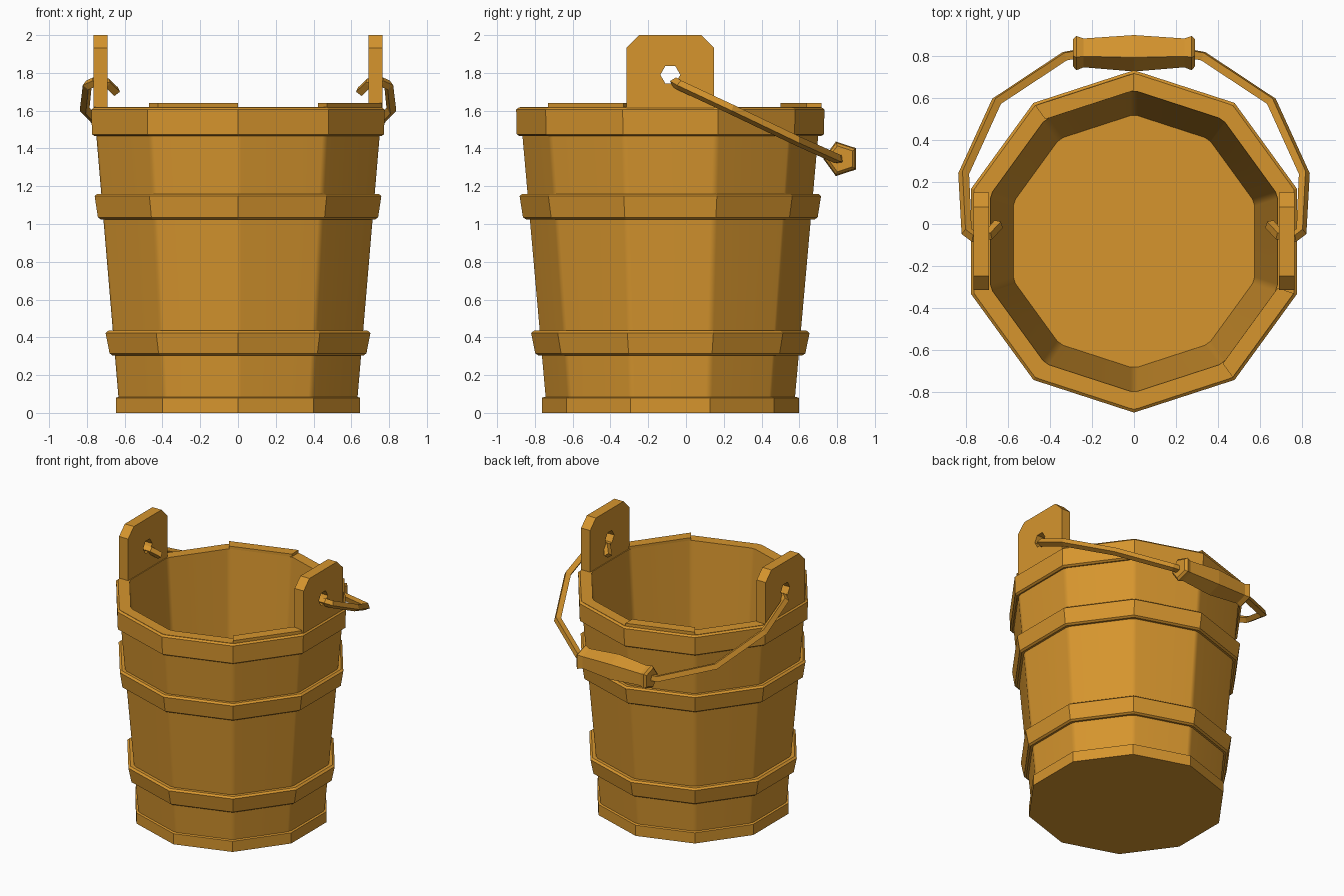
import bpy, bmesh
from math import radians, cos, sin
from mathutils import Matrix, Vector

cube = bpy.data.objects.get("Cube")
if cube:
    bpy.data.objects.remove(cube, do_unlink=True)

CY = -0.083      # bucket axis, shifted forward to leave room for the handle
SIDES = 10

wood = bpy.data.materials.new("golden_wood")
wood.use_nodes = True
wood.diffuse_color = (0.67, 0.30, 0.027, 1)
wood.node_tree.nodes["Principled BSDF"].inputs["Base Color"].default_value = wood.diffuse_color


def add_mesh(name, bm):
    bmesh.ops.recalc_face_normals(bm, faces=bm.faces)
    mesh = bpy.data.meshes.new(name)
    bm.to_mesh(mesh)
    bm.free()
    mesh.materials.append(wood)
    obj = bpy.data.objects.new(name, mesh)
    bpy.context.collection.objects.link(obj)
    return obj


def select_only(obj):
    bpy.ops.object.select_all(action='DESELECT')
    obj.select_set(True)
    bpy.context.view_layer.objects.active = obj


def corner(k, r, z):
    a = radians(90 + k * 360 / SIDES)
    return Vector((r * cos(a), CY + r * sin(a), z))


def polygon(r, z, chamfer):
    """Decagon ring, optionally with each corner split in two."""
    points = []
    for k in range(SIDES):
        p = corner(k, r, z)
        if chamfer:
            for n in (k - 1, k + 1):
                points.append(p + (corner(n, r, z) - p).normalized() * chamfer)
        else:
            points.append(p)
    return points


def lathe(name, profile, chamfer=0, tube=False):
    bm = bmesh.new()
    rings = [[bm.verts.new(p) for p in polygon(r, z, chamfer)] for r, z in profile]
    pairs = list(zip(rings, rings[1:]))
    if tube:
        pairs.append((rings[-1], rings[0]))
    else:
        bm.faces.new(rings[0])
        bm.faces.new(rings[-1])
    for low, high in pairs:
        for i in range(len(low)):
            j = (i + 1) % len(low)
            bm.faces.new((low[i], low[j], high[j], high[i]))
    return add_mesh(name, bm)


def hoop(name, z0, z1, r0, r1):
    lathe(name, [(r0 - 0.06, z0), (r0 - 0.015, z0), (r0, z0 + 0.01),
                 (r1, z1 - 0.012), (r1 - 0.015, z1), (r1 - 0.07, z1)], tube=True)


def curve_to_mesh(name, curve):
    obj = bpy.data.objects.new(name, curve)
    bpy.context.collection.objects.link(obj)
    curve.materials.append(wood)
    select_only(obj)
    bpy.ops.object.convert(target='MESH')
    for f in obj.data.polygons:
        f.use_smooth = False
    return obj


def add_spline(curve, points, cyclic):
    spline = curve.splines.new('POLY')
    spline.points.add(len(points) - 1)
    for p, co in zip(spline.points, points):
        p.co = (*co, 1)
    spline.use_cyclic_u = cyclic


# Bucket wall with softened stave joints, and its floor
wall = lathe("bucket_wall", [(0.66, 0.02), (0.802, 1.62), (0.72, 1.62), (0.605, 0.2)], chamfer=0.018)
select_only(wall)
bpy.ops.object.shade_smooth_by_angle(angle=radians(30))
soft = wall.modifiers.new("soft_joints", 'WEIGHTED_NORMAL')
soft.keep_sharp = True

# Base band and the three hoops
lathe("base_band", [(0.68, 0), (0.68, 0.08), (0.665, 0.085)])
hoop("lower_hoop", 0.305, 0.435, 0.715, 0.737)
hoop("middle_hoop", 1.025, 1.16, 0.78, 0.798)
hoop("rim_hoop", 1.465, 1.618, 0.813, 0.816)

# Two staves that stand slightly proud of the rim
for name, k in (("front_raised_stave", 6), ("back_raised_stave", 0)):
    bm = bmesh.new()
    for r in (0.72, 0.801):
        for n in (k, k + 1):
            for z in (1.6, 1.64):
                bm.verts.new(corner(n, r, z))
    bmesh.ops.convex_hull(bm, input=bm.verts)
    bmesh.ops.dissolve_limit(bm, angle_limit=0.01, verts=bm.verts, edges=bm.edges)
    add_mesh(name, bm)

# Ears: chamfered boards with a six-sided hole
half, cut = 0.232, 0.068
outline = [(-half, 1.5), (half, 1.5), (half, 2 - cut), (half - cut, 2),
           (cut - half, 2), (-half, 2 - cut)]
hole = [(0.053 * cos(radians(a)), 1.79 + 0.053 * sin(radians(a))) for a in range(0, 360, 60)]
for name, side in (("left_ear", 1), ("right_ear", -1)):
    curve = bpy.data.curves.new(name, 'CURVE')
    curve.dimensions = '2D'
    curve.fill_mode = 'BOTH'
    curve.extrude = 0.0375
    for loop in (outline, hole):
        add_spline(curve, [(x, y, 0) for x, y in loop], True)
    ear = curve_to_mesh(name, curve)
    turn = Matrix(((0, 0, 1, 0), (1, 0, 0, 0), (0, 1, 0, 0), (0, 0, 0, 1)))
    ear.data.transform(Matrix.Translation((side * 0.728, CY, 0)) @ turn)

# Bail handle hooked through both ears and resting toward the back
arm = [(0.645, 0.0, 1.70), (0.69, -0.05, 1.745), (0.765, -0.06, 1.75), (0.798, -0.035, 1.735),
       (0.812, 0.24, 1.607), (0.655, 0.585, 1.442), (0.33, 0.80, 1.345), (0.2, 0.823, 1.34)]
curve = bpy.data.curves.new("bail_handle", 'CURVE')
curve.dimensions = '3D'
curve.bevel_depth = 0.027
curve.bevel_resolution = 0
curve.use_fill_caps = True
add_spline(curve, arm + [(-x, y, z) for x, y, z in reversed(arm)], False)
curve_to_mesh("bail_handle", curve)

# Five-sided grip, swollen in the middle with flared ends
half_grip = [(0.29, 0.072), (0.275, 0.09), (0.24, 0.076)]
grip = half_grip + [(0, 0.096)] + [(-x, r) for x, r in reversed(half_grip)]
bm = bmesh.new()
rings = []
for x, r in grip:
    rings.append([bm.verts.new((x, 0.823 + r * cos(radians(a)), 1.345 + r * sin(radians(a))))
                  for a in range(36, 396, 72)])
for a, b in zip(rings, rings[1:]):
    for i in range(5):
        j = (i + 1) % 5
        bm.faces.new((a[i], a[j], b[j], b[i]))
bm.faces.new(rings[0])
bm.faces.new(rings[-1])
add_mesh("handle_grip", bm)
